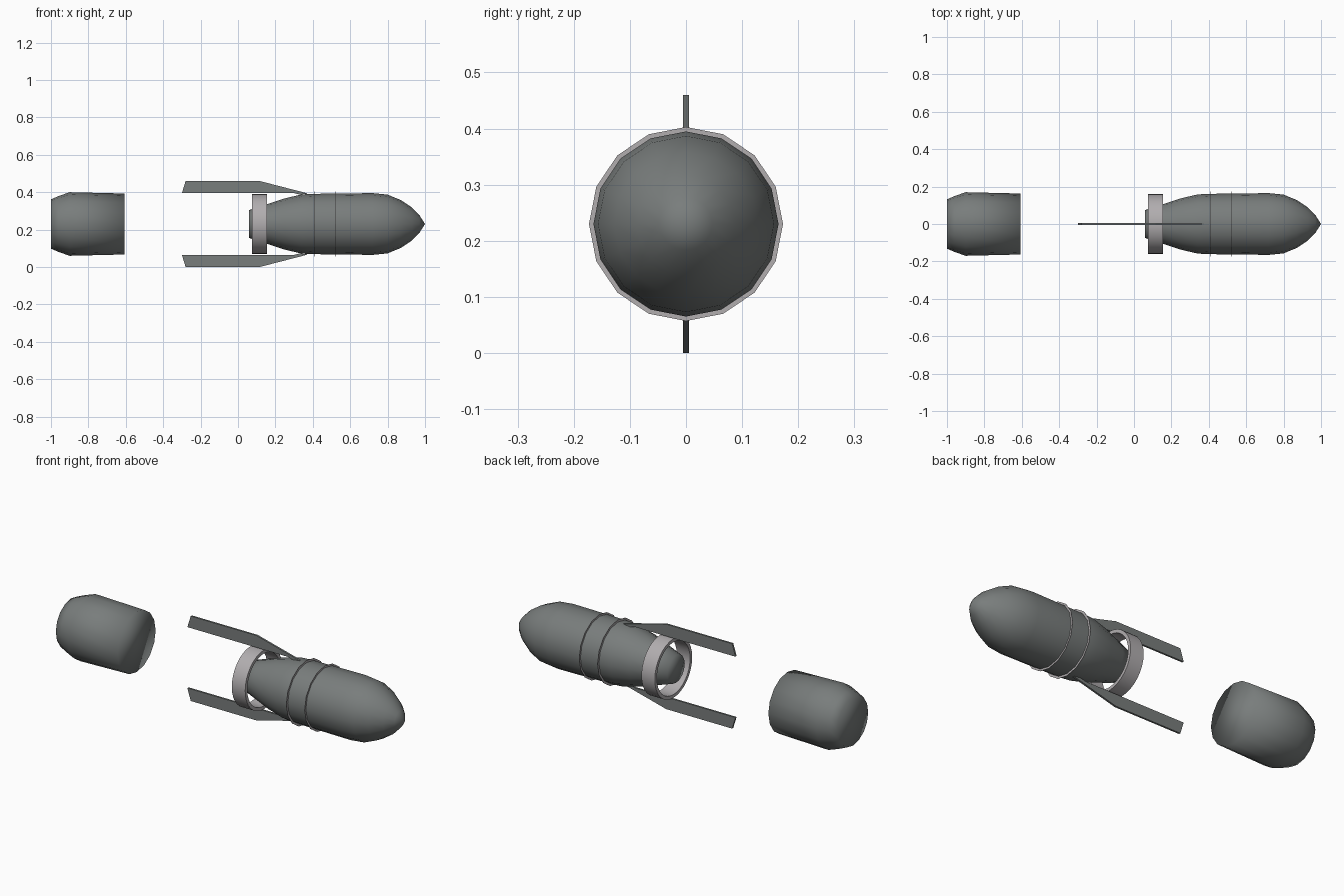
import bpy, bmesh, math

AXIS_Z = 0.23   # height of the long axis

if "Cube" in bpy.data.objects:
    bpy.data.objects.remove(bpy.data.objects["Cube"], do_unlink=True)


def material(name, color):
    m = bpy.data.materials.new(name)
    m.use_nodes = True
    m.diffuse_color = color
    node = next(n for n in m.node_tree.nodes if n.type == 'BSDF_PRINCIPLED')
    node.inputs["Base Color"].default_value = color
    return m


dark = material("dark_grey", (0.19, 0.205, 0.202, 1))
light = material("light_grey", (0.44, 0.42, 0.43, 1))


def finish(bm, name, mat, smooth):
    bmesh.ops.recalc_face_normals(bm, faces=bm.faces)
    for f in bm.faces:
        f.smooth = smooth
    mesh = bpy.data.meshes.new(name)
    bm.to_mesh(mesh)
    bm.free()
    mesh.materials.append(mat)
    ob = bpy.data.objects.new(name, mesh)
    bpy.context.collection.objects.link(ob)
    return ob


def lathe(name, profile, mat, sides=16, closed=False, smooth=True, angle=None):
    """Turn (x, radius) points around the long axis; closed makes a hollow ring."""
    bm = bmesh.new()
    loops = []
    for x, r in profile:
        if r == 0:
            loops.append([bm.verts.new((x, 0, AXIS_Z))] * sides)
        else:
            turn = [2 * math.pi * i / sides for i in range(sides)]
            loops.append([bm.verts.new((x, r * math.cos(a), AXIS_Z + r * math.sin(a)))
                          for a in turn])
    pairs = list(zip(loops, loops[1:]))
    if closed:
        pairs.append((loops[-1], loops[0]))
    for a, b in pairs:
        for i in range(sides):
            j = (i + 1) % sides
            corners = list(dict.fromkeys([a[i], a[j], b[j], b[i]]))
            bm.faces.new(corners)
    if not closed:
        for loop in (loops[0], loops[-1]):
            if loop[0] is not loop[1]:
                bm.faces.new(loop)
    ob = finish(bm, name, mat, smooth)
    if angle:
        bpy.ops.object.select_all(action='DESELECT')
        bpy.context.view_layer.objects.active = ob
        ob.select_set(True)
        bpy.ops.object.shade_smooth_by_angle(angle=math.radians(angle))
    return ob


# Main body with pointed nose and tapered tail
lathe("body", [(0.06, 0.075), (0.155, 0.106), (0.25, 0.137), (0.34, 0.158),
               (0.39, 0.161), (0.53, 0.163), (0.72, 0.165), (0.80, 0.157),
               (0.87, 0.128), (0.93, 0.088), (0.97, 0.047), (1.0, 0)], dark)

# Detached tail cap
lathe("tail_cap", [(-1.0, 0.132), (-0.96, 0.149), (-0.90, 0.17), (-0.608, 0.163)], dark)

# Hollow collar around the tail
lathe("tail_collar", [(0.075, 0.16), (0.155, 0.16), (0.155, 0.142), (0.075, 0.142)],
      light, sides=32, closed=True, angle=40)

# Thin bands around the body
for name, x in (("rear_band", 0.41), ("front_band", 0.52)):
    lathe(name, [(x - 0.001, 0.173), (x + 0.001, 0.173), (x + 0.001, 0.158),
                 (x - 0.001, 0.158)], light, closed=True, smooth=False)

# Upper and lower fins
outline = [(-0.30, 0.165), (-0.28, 0.23), (0.115, 0.23), (0.375, 0.163), (0.33, 0.157),
           (0.30, 0.165)]
for name, side in (("upper_fin", 1), ("lower_fin", -1)):
    bm = bmesh.new()
    face = bm.faces.new([bm.verts.new((x, -0.005, AXIS_Z + side * h)) for x, h in outline])
    out = bmesh.ops.extrude_face_region(bm, geom=[face])
    bmesh.ops.translate(bm, vec=(0, 0.01, 0),
                        verts=[v for v in out["geom"] if isinstance(v, bmesh.types.BMVert)])
    finish(bm, name, dark, False)
